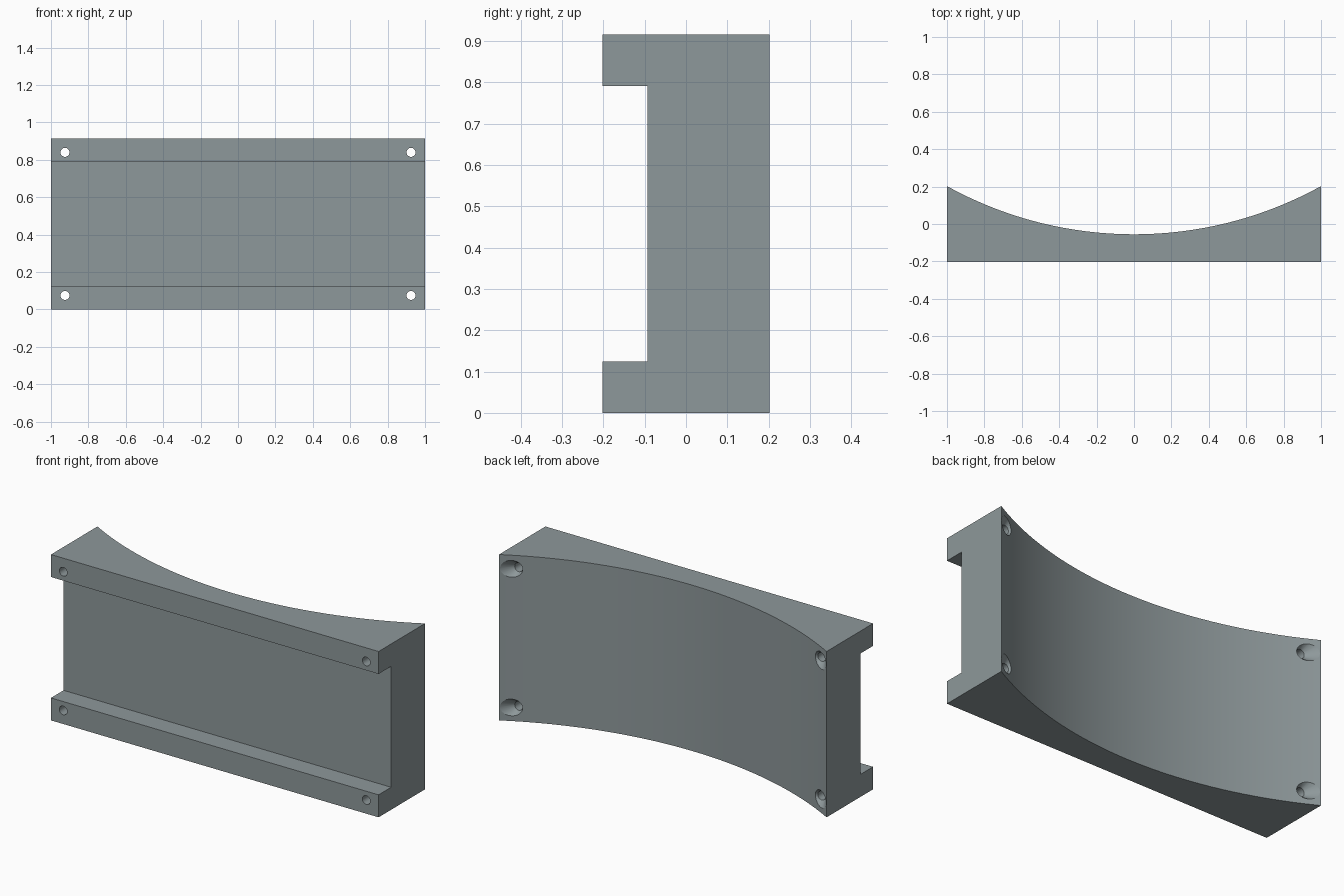
import bpy, bmesh, math

if "Cube" in bpy.data.objects:
    bpy.data.objects.remove(bpy.data.objects["Cube"])

HALF_X, HALF_Y, HEIGHT = 1.0, 0.2025, 0.915
MID_Y = -0.055                      # back surface at the middle
GROOVE_Y, GROOVE_Z = -0.093, (0.124, 0.791)
HOLE_X, HOLE_Z = 0.925, (0.075, 0.84)
HOLE_R, SINK_Y, SINK_SLOPE = 0.024, 0.138, 0.75

grey = bpy.data.materials.new("blue grey")
grey.diffuse_color = (0.27, 0.315, 0.325, 1)
grey.use_nodes = True
grey.node_tree.nodes["Principled BSDF"].inputs["Base Color"].default_value = grey.diffuse_color


def make_object(name, bm):
    bmesh.ops.recalc_face_normals(bm, faces=bm.faces)
    mesh = bpy.data.meshes.new(name)
    bm.to_mesh(mesh)
    bm.free()
    mesh.materials.append(grey)
    obj = bpy.data.objects.new(name, mesh)
    bpy.context.collection.objects.link(obj)
    return obj


def prism(name, outline, z0, z1):
    bm = bmesh.new()
    face = bm.faces.new([bm.verts.new((x, y, z0)) for x, y in outline])
    top = bmesh.ops.extrude_face_region(bm, geom=[face])["geom"]
    verts = [v for v in top if isinstance(v, bmesh.types.BMVert)]
    bmesh.ops.translate(bm, verts=verts, vec=(0, 0, z1 - z0))
    return make_object(name, bm)


def screw_cutters(name, sides=32):
    # straight bore opening into a conical countersink at the back
    y_end = 0.3
    profile = [(-0.3, HOLE_R), (SINK_Y, HOLE_R),
               (y_end, HOLE_R + SINK_SLOPE * (y_end - SINK_Y))]
    bm = bmesh.new()
    for cx in (-HOLE_X, HOLE_X):
        for cz in HOLE_Z:
            rings = [[bm.verts.new((cx + r * math.cos(2 * math.pi * i / sides), y,
                                    cz + r * math.sin(2 * math.pi * i / sides)))
                      for i in range(sides)] for y, r in profile]
            for a, b in zip(rings, rings[1:]):
                for i in range(sides):
                    j = (i + 1) % sides
                    bm.faces.new((a[i], a[j], b[j], b[i]))
            bm.faces.new(rings[0])
            bm.faces.new(rings[-1])
    return make_object(name, bm)


# block with concave circular back
sag = HALF_Y - MID_Y
radius = (HALF_X ** 2 + sag ** 2) / (2 * sag)
sweep = math.asin(HALF_X / radius)
STEPS = 64
outline = [(-HALF_X, -HALF_Y), (HALF_X, -HALF_Y)]
for i in range(STEPS + 1):
    a = sweep * (1 - 2 * i / STEPS)
    outline.append((radius * math.sin(a), MID_Y + radius * (1 - math.cos(a))))
body = prism("curved_mounting_block", outline, 0, HEIGHT)

# front channel and four screw holes
groove = prism("channel_cutter", [(-1.2, -0.4), (1.2, -0.4), (1.2, GROOVE_Y), (-1.2, GROOVE_Y)], *GROOVE_Z)
holes = screw_cutters("screw_hole_cutter")
bpy.context.view_layer.objects.active = body
for cutter in (groove, holes):
    mod = body.modifiers.new(cutter.name, "BOOLEAN")
    mod.operation, mod.solver, mod.object = "DIFFERENCE", "EXACT", cutter
    bpy.ops.object.modifier_apply(modifier=mod.name)
    bpy.data.objects.remove(cutter)

# smooth curved surfaces, keep edges crisp
bpy.ops.object.select_all(action="DESELECT")
body.select_set(True)
bpy.ops.object.shade_smooth_by_angle(angle=math.radians(15))
